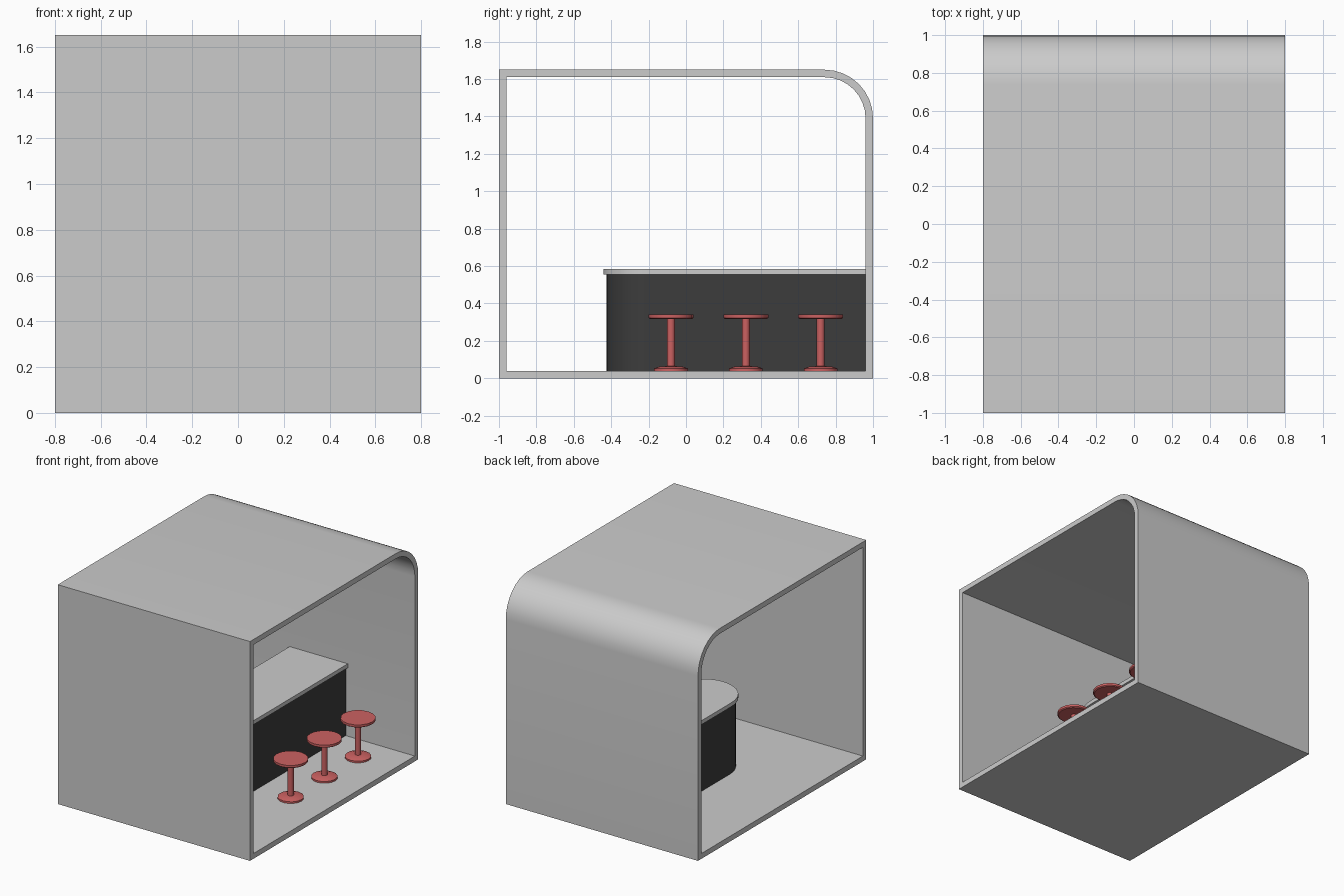
import bpy, bmesh
from math import sin, cos, pi

if "Cube" in bpy.data.objects:
    bpy.data.objects.remove(bpy.data.objects["Cube"])


def material(name, rgb):
    m = bpy.data.materials.new(name)
    m.diffuse_color = (*rgb, 1)
    m.use_nodes = True
    m.node_tree.nodes["Principled BSDF"].inputs["Base Color"].default_value = m.diffuse_color
    return m


def finish(bm, name, mat=None, angle=0.6):
    bmesh.ops.recalc_face_normals(bm, faces=bm.faces)
    me = bpy.data.meshes.new(name)
    bm.to_mesh(me)
    bm.free()
    ob = bpy.data.objects.new(name, me)
    bpy.context.collection.objects.link(ob)
    if mat:
        me.materials.append(mat)
    bpy.ops.object.select_all(action='DESELECT')
    ob.select_set(True)
    bpy.context.view_layer.objects.active = ob
    bpy.ops.object.shade_smooth_by_angle(angle=angle)
    return ob


def arc(cx, cy, r, a0, a1, n):
    return [(cx + r * cos(a0 + (a1 - a0) * i / n), cy + r * sin(a0 + (a1 - a0) * i / n))
            for i in range(n + 1)]


# Room shell: rectangular tube with one rounded upper edge, open at both x ends
def shell_loop(t):
    return ([(-1 + t, t), (1 - t, t)] + arc(0.74, 1.39, 0.26 - t, 0, pi / 2, 8)
            + [(-1 + t, 1.65 - t)])


bm = bmesh.new()
rings = [[bm.verts.new((x, y, z)) for y, z in shell_loop(t)]
         for x, t in ((-0.8, 0), (0.8, 0), (0.8, 0.04), (-0.8, 0.04))]
for k in range(4):
    a, b = rings[k], rings[(k + 1) % 4]
    for i in range(len(a)):
        j = (i + 1) % len(a)
        bm.faces.new((a[i], a[j], b[j], b[i]))
finish(bm, "room_shell")


# Counter: straight bar with a half-round front end
def counter_slab(name, r, z0, z1, mat=None):
    bm = bmesh.new()
    outline = arc(0, -0.2, r, pi, 2 * pi, 20) + [(r, 0.96), (-r, 0.96)]
    face = bm.faces.new([bm.verts.new((x, y, z0)) for x, y in outline])
    ext = bmesh.ops.extrude_face_region(bm, geom=[face], use_keep_orig=True)
    for v in ext['geom']:
        if isinstance(v, bmesh.types.BMVert):
            v.co.z = z1
    finish(bm, name, mat)


counter_slab("counter_body", 0.225, 0.04, 0.555, material("dark", (0.045, 0.045, 0.045)))
counter_slab("counter_top", 0.242, 0.555, 0.585)

# Stools: lathed base, post and round seat
red = material("red", (0.6, 0.12, 0.12))
profile = [(0.09, 0.04), (0.09, 0.053), (0.06, 0.063), (0.021, 0.065), (0.021, 0.317),
           (0.112, 0.317), (0.12, 0.323), (0.12, 0.34)]
SIDES = 16
for n, y in enumerate((-0.08, 0.32, 0.72)):
    bm = bmesh.new()
    rings = [[bm.verts.new((0.495 + r * cos(2 * pi * i / SIDES),
                            y + r * sin(2 * pi * i / SIDES), z)) for i in range(SIDES)]
             for r, z in profile]
    for a, b in zip(rings, rings[1:]):
        for i in range(SIDES):
            j = (i + 1) % SIDES
            bm.faces.new((a[i], a[j], b[j], b[i]))
    bm.faces.new(rings[0])
    bm.faces.new(rings[-1])
    finish(bm, f"stool_{n + 1}", red)
